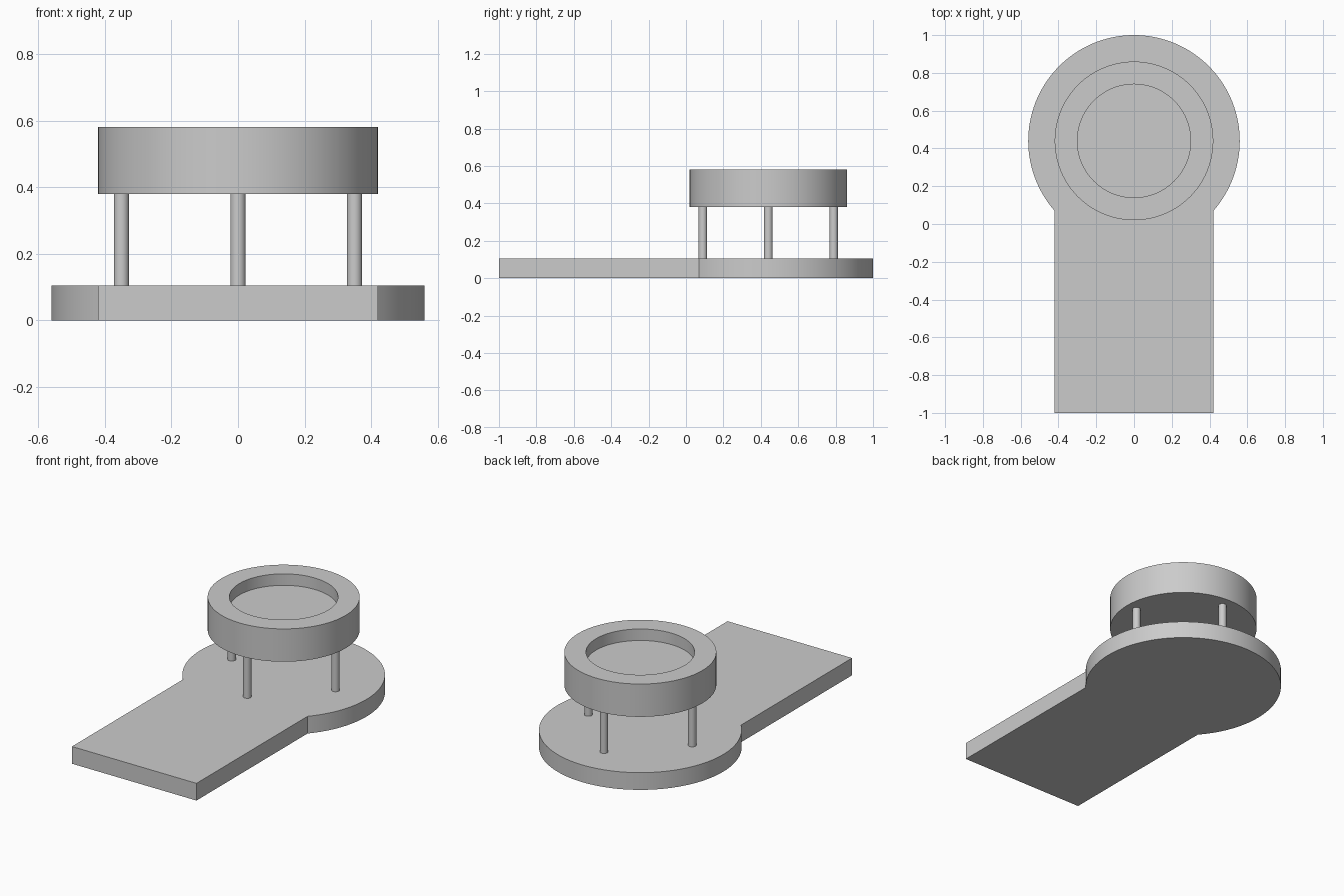
import bpy, bmesh, math

if "Cube" in bpy.data.objects:
    bpy.data.objects.remove(bpy.data.objects["Cube"])

CY = 0.44          # centre of the round end
BASE_TOP = 0.105
HEAD_BOTTOM = 0.38


def finish(bm, name):
    bmesh.ops.recalc_face_normals(bm, faces=bm.faces[:])
    mesh = bpy.data.meshes.new(name)
    bm.to_mesh(mesh)
    bm.free()
    obj = bpy.data.objects.new(name, mesh)
    bpy.context.collection.objects.link(obj)
    bpy.ops.object.select_all(action='DESELECT')
    obj.select_set(True)
    bpy.context.view_layer.objects.active = obj
    bpy.ops.object.shade_smooth_by_angle(angle=math.radians(30))
    return obj


def extrude_outline(name, points, z0, z1):
    bm = bmesh.new()
    face = bm.faces.new([bm.verts.new((x, y, z0)) for x, y in points])
    top = bmesh.ops.extrude_face_region(bm, geom=[face], use_keep_orig=True)
    for v in top['geom']:
        if isinstance(v, bmesh.types.BMVert):
            v.co.z = z1
    return finish(bm, name)


def lathe(name, profile, cx, cy, sides):
    # Rings of vertices joined by quads, capped at both ends
    bm = bmesh.new()
    rings = [[bm.verts.new((cx + r * math.cos(2 * math.pi * i / sides),
                            cy + r * math.sin(2 * math.pi * i / sides), z))
              for i in range(sides)] for r, z in profile]
    for a, b in zip(rings, rings[1:]):
        for i in range(sides):
            j = (i + 1) % sides
            bm.faces.new((a[i], a[j], b[j], b[i]))
    bm.faces.new(rings[0][::-1])
    bm.faces.new(rings[-1])
    return finish(bm, name)


# Keyhole-shaped base: straight tongue running into a round end
R, HALF = 0.56, 0.42
start = -math.acos(HALF / R)
sweep = math.pi - 2 * start
N = 96
outline = [(-HALF, -1.0), (HALF, -1.0)]
outline += [(R * math.cos(start + sweep * i / N),
             CY + R * math.sin(start + sweep * i / N)) for i in range(N + 1)]
extrude_outline("base_plate", outline, 0.0, BASE_TOP)

# Raised round head with a shallow recess in its top
lathe("round_head", [(0.42, HEAD_BOTTOM), (0.42, 0.58), (0.30, 0.58), (0.30, 0.51)],
      0, CY, 96)

# Four posts carrying the head
for name, dx, dy in (("right_post", 1, 0), ("back_post", 0, 1),
                     ("left_post", -1, 0), ("front_post", 0, -1)):
    lathe(name, [(0.023, BASE_TOP), (0.023, HEAD_BOTTOM)],
          0.35 * dx, CY + 0.35 * dy, 32)
